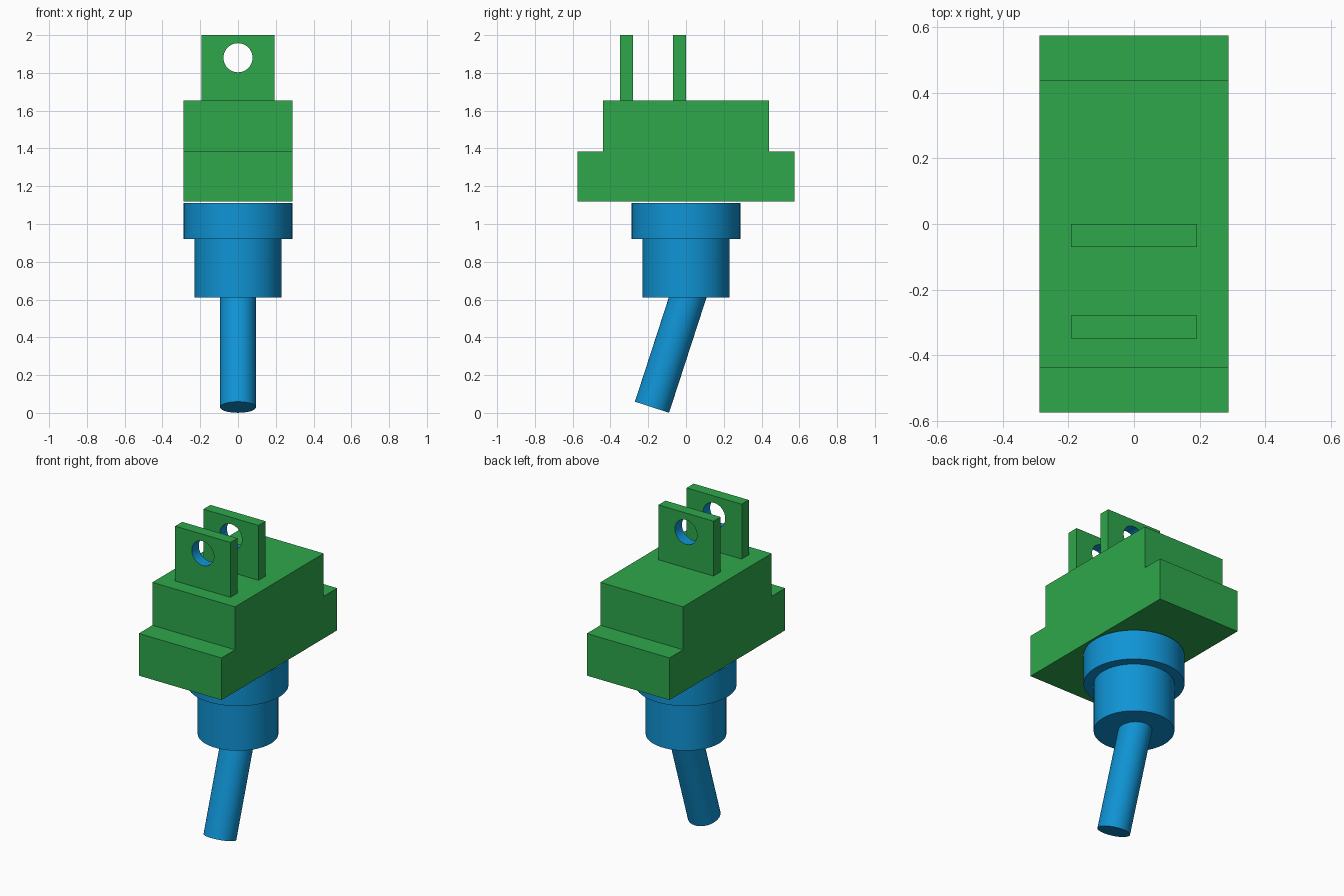
import bpy, bmesh, math
from mathutils import Vector

if "Cube" in bpy.data.objects:
    bpy.data.objects.remove(bpy.data.objects["Cube"])


def material(name, rgb):
    m = bpy.data.materials.new(name)
    m.diffuse_color = (*rgb, 1)
    m.use_nodes = True
    m.node_tree.nodes["Principled BSDF"].inputs["Base Color"].default_value = m.diffuse_color
    return m


green = material("green", (0.027, 0.386, 0.070))
blue = material("blue", (0.005, 0.296, 0.665))


def finish(name, bm, *mats):
    bmesh.ops.recalc_face_normals(bm, faces=bm.faces[:])
    mesh = bpy.data.meshes.new(name)
    bm.to_mesh(mesh)
    bm.free()
    for m in mats:
        mesh.materials.append(m)
    ob = bpy.data.objects.new(name, mesh)
    bpy.context.collection.objects.link(ob)
    return ob


def smooth(ob):
    bpy.ops.object.select_all(action='DESELECT')
    ob.select_set(True)
    bpy.context.view_layer.objects.active = ob
    bpy.ops.object.shade_smooth_by_angle(angle=math.radians(30))


def loop(bm, pts):
    vs = [bm.verts.new(p) for p in pts]
    return [bm.edges.new((a, b)) for a, b in zip(vs, vs[1:] + vs[:1])]


def extrude(bm, offset):
    geo = bmesh.ops.extrude_face_region(bm, geom=bm.faces[:])["geom"]
    bmesh.ops.translate(bm, vec=offset,
                        verts=[v for v in geo if isinstance(v, bmesh.types.BMVert)])


# Stepped housing: one side profile extruded across x
half = [(0.575, 1.12), (0.575, 1.385), (0.44, 1.385), (0.44, 1.655)]
profile = half + [(-y, z) for y, z in reversed(half)]
bm = bmesh.new()
bm.faces.new([bm.verts.new((-0.288, y, z)) for y, z in profile])
extrude(bm, (0.576, 0, 0))
finish("housing", bm, green)

# Terminal tabs, each with a round hole lined in blue
HOLE_Z, HOLE_R = 1.88, 0.077


def tab(name, y0):
    bm = bmesh.new()
    edges = loop(bm, [(-0.192, y0, 1.655), (0.192, y0, 1.655),
                      (0.192, y0, 2.0), (-0.192, y0, 2.0)])
    ring = [2 * math.pi * i / 48 for i in range(48)]
    edges += loop(bm, [(HOLE_R * math.cos(a), y0, HOLE_Z + HOLE_R * math.sin(a))
                       for a in ring])
    bmesh.ops.triangle_fill(bm, edges=edges, use_beauty=True)
    extrude(bm, (0, 0.07, 0))
    for f in bm.faces:
        if all(math.hypot(v.co.x, v.co.z - HOLE_Z) < HOLE_R + 0.005 for v in f.verts):
            f.material_index = 1
    smooth(finish(name, bm, green, blue))


tab("front_terminal", -0.35)
tab("middle_terminal", -0.07)


# Round parts, placed by the centres of their two ends
def rod(name, start, end, radius):
    start, end = Vector(start), Vector(end)
    axis = end - start
    bm = bmesh.new()
    bmesh.ops.create_cone(bm, cap_ends=True, segments=64, radius1=radius,
                          radius2=radius, depth=axis.length)
    bm.transform(axis.to_track_quat('Z', 'Y').to_matrix().to_4x4())
    bmesh.ops.translate(bm, verts=bm.verts[:], vec=(start + end) / 2)
    smooth(finish(name, bm, blue))


rod("collar", (0, 0, 0.92), (0, 0, 1.11), 0.288)
rod("bushing", (0, 0, 0.612), (0, 0, 0.92), 0.23)

# Tilted lever, its top sunk into the bushing
tilt = math.radians(18)
foot = Vector((0, -0.18, 0.03))
rod("lever", foot, foot + 0.68 * Vector((0, math.sin(tilt), math.cos(tilt))), 0.095)
